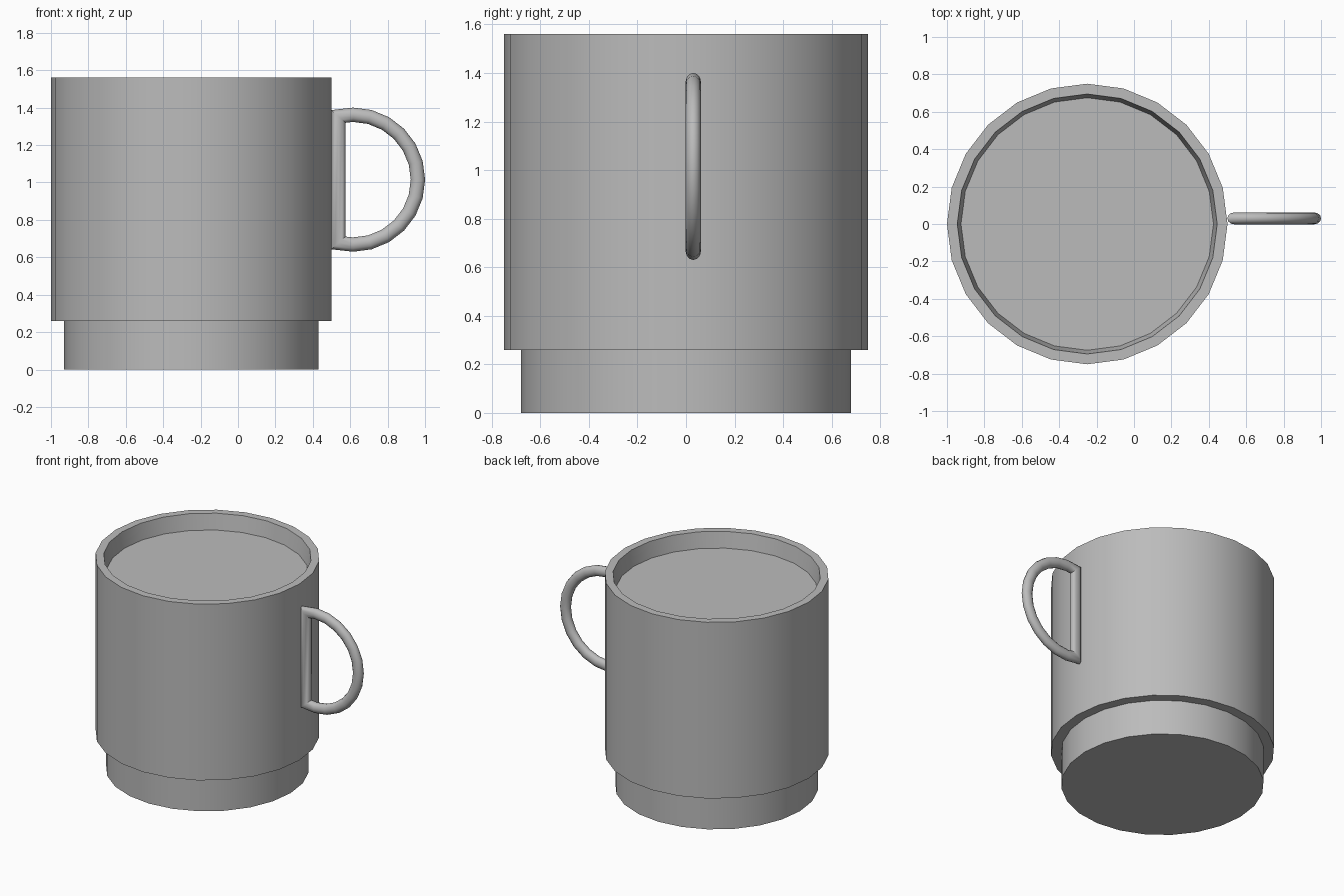
import bpy, bmesh, math
from mathutils import Vector

cube = bpy.data.objects.get("Cube")
if cube:
    bpy.data.objects.remove(cube, do_unlink=True)

SIDES = 24
CUP_X = -0.25

ceramic = bpy.data.materials.new("grey_ceramic")
ceramic.use_nodes = True
GREY = (0.5, 0.5, 0.5, 1)
ceramic.diffuse_color = GREY
ceramic.node_tree.nodes["Principled BSDF"].inputs["Base Color"].default_value = GREY


def finish(bm, name, angle):
    """Turn a bmesh into a smooth-shaded object with sharp creases."""
    bmesh.ops.recalc_face_normals(bm, faces=bm.faces)
    mesh = bpy.data.meshes.new(name)
    bm.to_mesh(mesh)
    bm.free()
    mesh.materials.append(ceramic)
    obj = bpy.data.objects.new(name, mesh)
    bpy.context.collection.objects.link(obj)
    bpy.ops.object.select_all(action='DESELECT')
    obj.select_set(True)
    bpy.context.view_layer.objects.active = obj
    bpy.ops.object.shade_smooth_by_angle(angle=math.radians(angle))
    return obj


def bridge(bm, a, b):
    """Join two closed rings of vertices with quads."""
    for i in range(len(a)):
        j = (i + 1) % len(a)
        bm.faces.new((a[i], a[j], b[j], b[i]))


def lathe(name, profile):
    """Revolve (radius, z) points around the cup axis and cap both ends."""
    bm = bmesh.new()
    rings = []
    for r, z in profile:
        turns = [math.tau * k / SIDES for k in range(SIDES)]
        rings.append([bm.verts.new((CUP_X + r * math.cos(t), r * math.sin(t), z))
                      for t in turns])
    for a, b in zip(rings, rings[1:]):
        bridge(bm, a, b)
    bm.faces.new(rings[0])
    bm.faces.new(rings[-1])
    return finish(bm, name, 40)


# Cup: foot, stepped wall, flat lip and the filled interior
lathe("foot", [(0.68, 0), (0.68, 0.26)])
lathe("cup_body", [(0.75, 0.26), (0.75, 1.56), (0.695, 1.56), (0.675, 1.445)])

# Handle: closed D loop, a circular arc with a straight post along the cup
CENTRE = Vector((0.615, 0.03, 1.015))
RADIUS, HALF_W, HALF_D, SECTION = 0.347, 0.038, 0.032, 12
angles = [-103] + list(range(-90, 91, 15)) + [103]
path = [CENTRE + RADIUS * Vector((math.cos(math.radians(a)), 0, math.sin(math.radians(a))))
        for a in angles]

bm = bmesh.new()
rings = []
for i, p in enumerate(path):
    before = (p - path[i - 1]).normalized()
    after = (path[(i + 1) % len(path)] - p).normalized()
    tangent = (before + after).normalized()
    outward = Vector((tangent.z, 0, -tangent.x))
    mitre = HALF_W / max(tangent.dot(after), 0.5)
    ring = []
    for k in range(SECTION):
        t = math.tau * k / SECTION
        offset = outward * mitre * math.cos(t) + Vector((0, HALF_D * math.sin(t), 0))
        ring.append(bm.verts.new(p + offset))
    rings.append(ring)
for a, b in zip(rings, rings[1:] + rings[:1]):
    bridge(bm, a, b)
finish(bm, "handle", 50)
